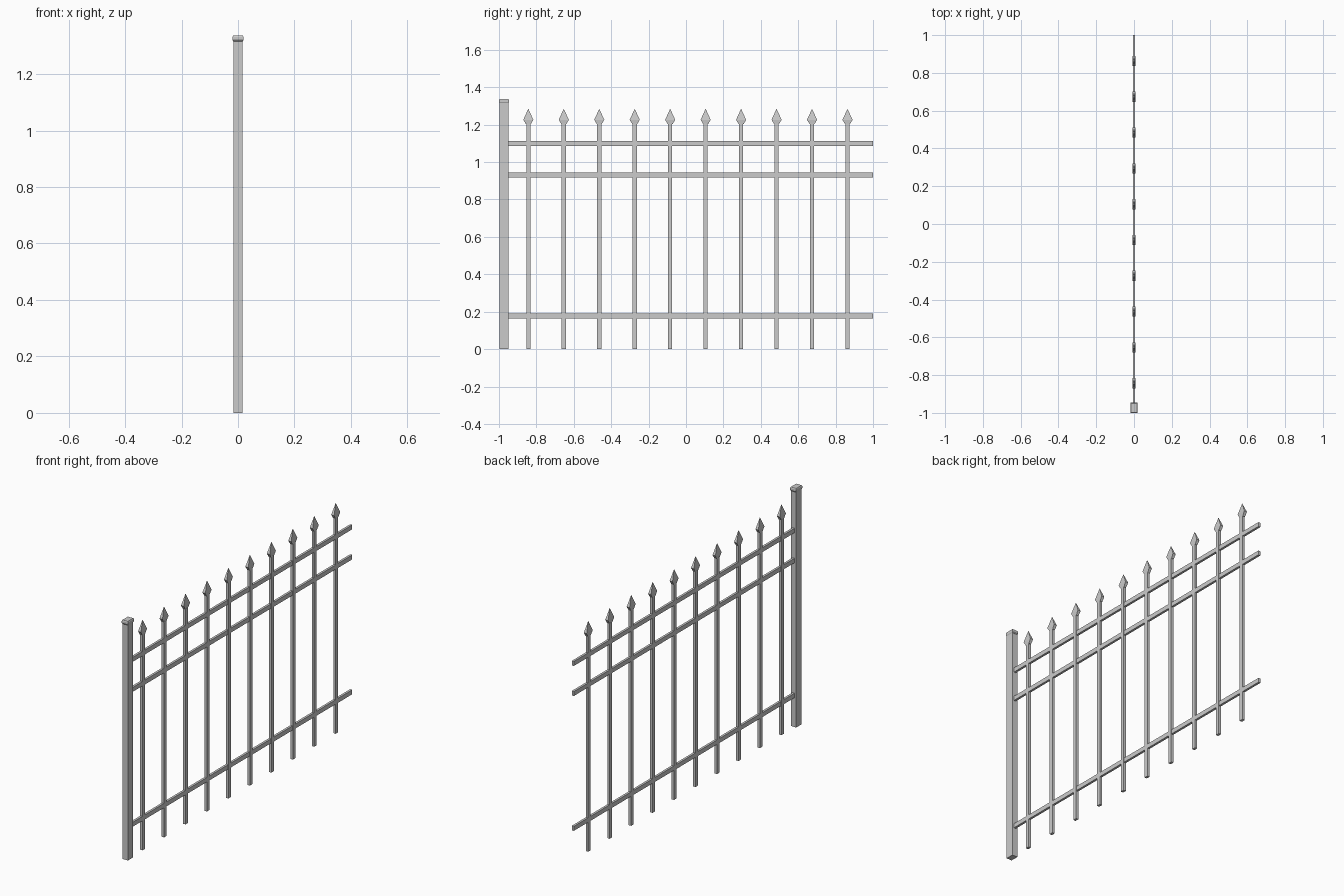
import bpy, bmesh

if "Cube" in bpy.data.objects:
    bpy.data.objects.remove(bpy.data.objects["Cube"])


def loft(name, sections):
    """Stack rectangular sections (cy, z, x_width, y_width) into a closed solid."""
    bm = bmesh.new()
    rings = []
    for cy, z, wx, wy in sections:
        if wx == 0:
            rings.append([bm.verts.new((0, cy, z))])
        else:
            rings.append([bm.verts.new((sx * wx / 2, cy + sy * wy / 2, z))
                          for sx, sy in ((-1, -1), (1, -1), (1, 1), (-1, 1))])
    for a, b in zip(rings, rings[1:]):
        for i in range(4):
            j = (i + 1) % 4
            if len(b) == 1:
                bm.faces.new((a[i], a[j], b[0]))
            else:
                bm.faces.new((a[i], a[j], b[j], b[i]))
    for ring in (rings[0], rings[-1]):
        if len(ring) == 4:
            bm.faces.new(ring)
    bmesh.ops.recalc_face_normals(bm, faces=bm.faces)
    mesh = bpy.data.meshes.new(name)
    bm.to_mesh(mesh)
    bm.free()
    obj = bpy.data.objects.new(name, mesh)
    bpy.context.collection.objects.link(obj)
    return obj


# End post and its chamfered cap
PY = -0.973
loft("post", [(PY, 0, 0.033, 0.046), (PY, 1.318, 0.033, 0.046)])
loft("post_cap", [(PY, 1.315, 0.033, 0.047), (PY, 1.320, 0.038, 0.054),
                  (PY, 1.332, 0.038, 0.054), (PY, 1.337, 0.033, 0.048)])

# Horizontal rails, from the post to the open end
for name, z in (("bottom_rail", 0.177), ("middle_rail", 0.931), ("top_rail", 1.099)):
    loft(name, [(0.024, z - 0.0125, 0.013, 1.952), (0.024, z + 0.0125, 0.013, 1.952)])

# Pickets with spear heads
for i in range(10):
    y = -0.843 + i * 0.1896
    loft(f"picket_{i + 1}", [(y, 0, 0.015, 0.022), (y, 1.206, 0.015, 0.022)])
    loft(f"spear_head_{i + 1}", [(y, 1.203, 0.014, 0.026), (y, 1.226, 0.018, 0.054),
                                 (y, 1.285, 0, 0)])
